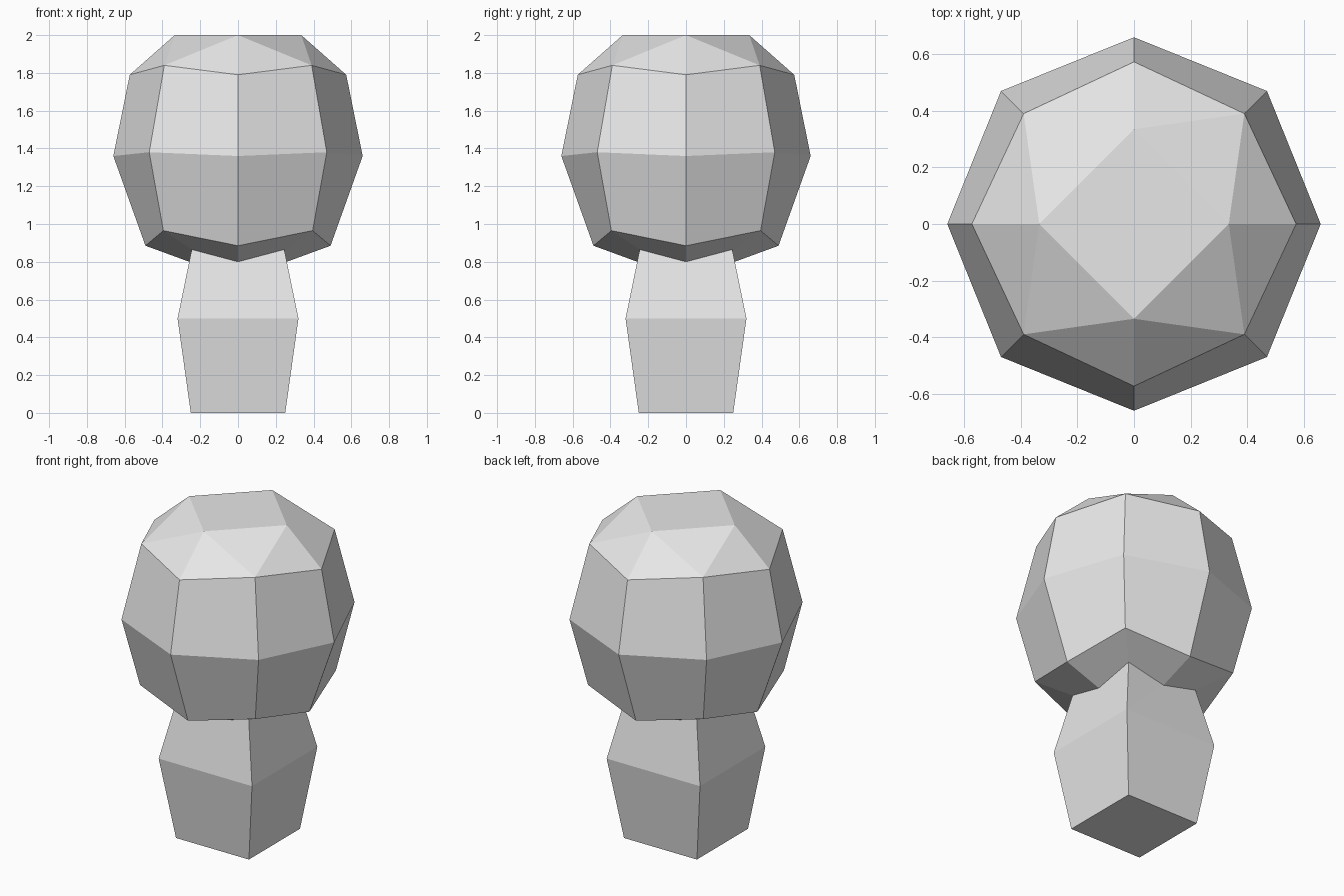
import bpy
from math import pi, cos, sin, sqrt

cube = bpy.data.objects.get("Cube")
if cube:
    bpy.data.objects.remove(cube, do_unlink=True)

# Single flat colour
grey = bpy.data.materials.new("pale_grey")
grey.use_nodes = True
grey.diffuse_color = (0.8, 0.8, 0.8, 1)
grey.node_tree.nodes["Principled BSDF"].inputs["Base Color"].default_value = grey.diffuse_color


def ring(axis_r, axis_z, half, diag_z):
    """Eight points, alternating side middles and diagonal corners."""
    points = []
    for i in range(8):
        r, z = (half * sqrt(2), diag_z) if i % 2 else (axis_r, axis_z)
        points.append((r * cos(i * pi / 4), r * sin(i * pi / 4), z))
    return points


def square(half, z):
    """Four corners of a level square."""
    return [(half * a, half * b, z) for a, b in ((1, 1), (-1, 1), (-1, -1), (1, -1))]


def bridge(lower, upper, n):
    """Quads joining two rings of n points by their first indices."""
    return [(lower + i, lower + (i + 1) % n, upper + (i + 1) % n, upper + i)
            for i in range(n)]


def make(name, verts, faces):
    mesh = bpy.data.meshes.new(name)
    mesh.from_pydata(verts, [], faces)
    mesh.materials.append(grey)
    mesh.update()
    obj = bpy.data.objects.new(name, mesh)
    bpy.context.collection.objects.link(obj)


# Rounded, faceted crown, whose lowest ring meets the stem
rings = [ring(0.258, 0.80, 0.245, 0.865),
         ring(0.49, 0.885, 0.395, 0.965),
         ring(0.66, 1.36, 0.47, 1.38),
         ring(0.573, 1.79, 0.39, 1.84)]
verts = [p for r in rings for p in r]
faces = [f for k in range(3) for f in bridge(8 * k, 8 * k + 8, 8)]

# Crown top: a diamond with three triangles falling away at each corner
rim, top = 24, len(verts)
verts += [(0.335 * cos(i * pi / 2), 0.335 * sin(i * pi / 2), 2.0) for i in range(4)]
for i in range(4):
    j = (i + 1) % 4
    side, corner, next_side = rim + 2 * i, rim + 2 * i + 1, rim + 2 * j
    faces += [(side, corner, top + i),
              (corner, top + j, top + i),
              (corner, next_side, top + j)]
faces.append(tuple(range(top, top + 4)))
make("crown", verts, faces)

# Square stem, widest at half height; its upper edge dips at each side middle
stem = square(0.25, 0) + square(0.32, 0.5) + ring(0.258, 0.80, 0.245, 0.865)
faces = [(3, 2, 1, 0)] + bridge(0, 4, 4)
for i in range(4):
    j = (i + 1) % 4
    # Upper ring order: odd places are corners, even places side middles
    a, mid, b = 8 + 2 * i + 1, 8 + (2 * i + 2) % 8, 8 + 2 * j + 1
    faces += [(4 + i, mid, a), (4 + i, 4 + j, mid), (4 + j, b, mid)]
make("stem", stem, faces)
